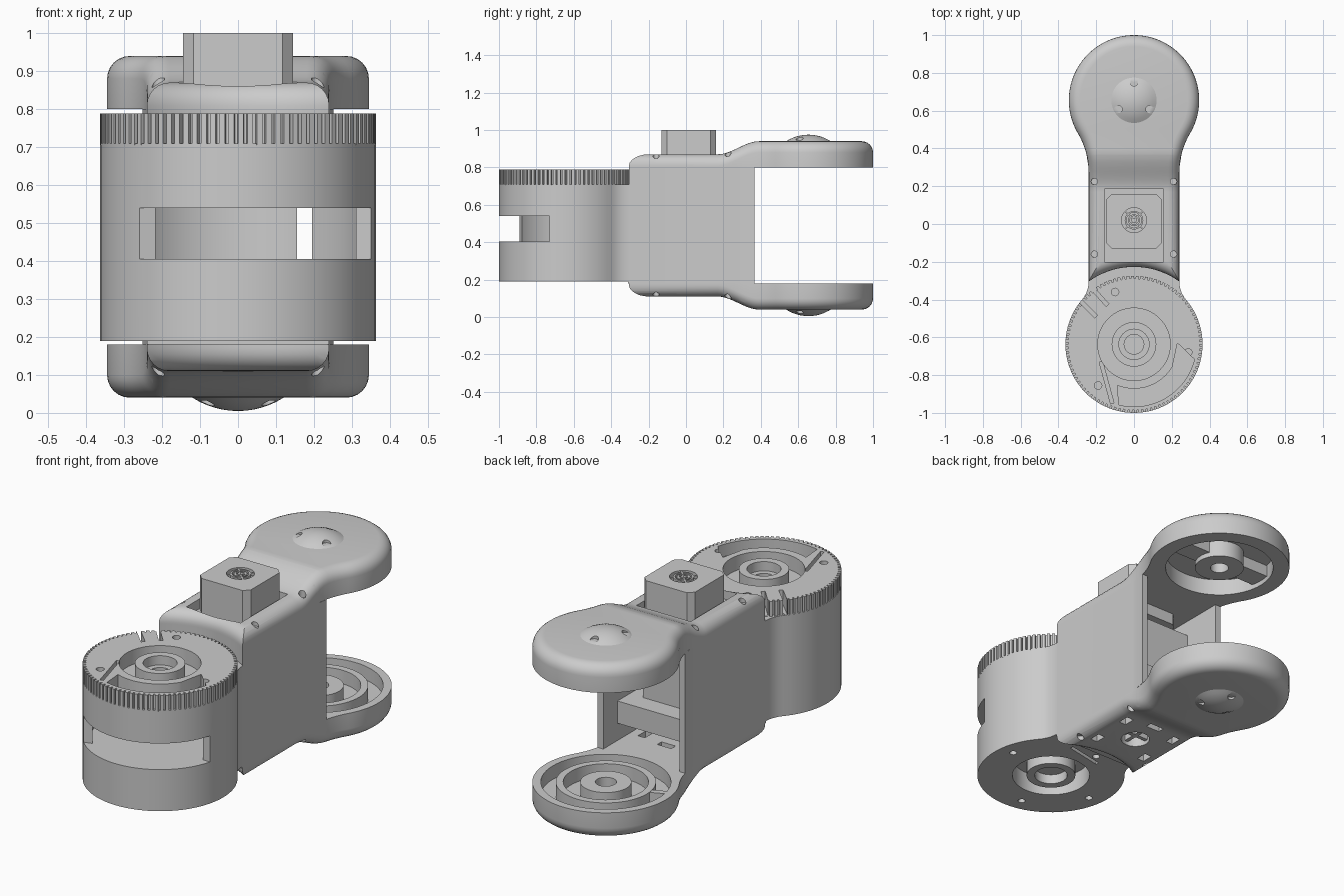
import bpy, bmesh
from math import sin, cos, pi, radians, atan2, hypot
from mathutils import Vector

if "Cube" in bpy.data.objects:
    bpy.data.objects.remove(bpy.data.objects["Cube"])

DRUM, HEAD = (0, -0.637), (0, 0.655)      # axes of the two joints
MID = 0.98                                # z mirror sum (plane z = 0.49)


def finish(name, bm):
    bmesh.ops.remove_doubles(bm, verts=bm.verts, dist=1e-5)
    bmesh.ops.recalc_face_normals(bm, faces=bm.faces)
    me = bpy.data.meshes.new(name)
    bm.to_mesh(me)
    bm.free()
    ob = bpy.data.objects.new(name, me)
    bpy.context.collection.objects.link(ob)
    return ob


def loft(name, rings, close=False):
    """Skin a list of equal point rings; cap the ends or close into a loop."""
    bm = bmesh.new()
    vs = [[bm.verts.new(p) for p in r] for r in rings]
    n = len(vs[0])
    for a, b in zip(vs, vs[1:] + vs[:1] if close else vs[1:]):
        for i in range(n):
            bm.faces.new((a[i], a[(i + 1) % n], b[(i + 1) % n], b[i]))
    if not close:
        bm.faces.new(vs[0])
        bm.faces.new(vs[-1])
    return finish(name, bm)


def prism(name, pts, z0, z1):
    return loft(name, [[(x, y, z) for x, y in pts] for z in (z0, z1)])


def lathe(name, prof, c, n=64):
    return loft(name, [[(c[0] + r * cos(2 * pi * i / n), c[1] + r * sin(2 * pi * i / n), z)
                        for r, z in prof] for i in range(n)], True)


def tube(name, r0, r1, z0, z1, c, n=64):
    return lathe(name, [(r0, z0), (r1, z0), (r1, z1), (r0, z1)], c, n)


def box(name, x0, x1, y0, y1, z0, z1):
    return prism(name, [(x0, y0), (x1, y0), (x1, y1), (x0, y1)], z0, z1)


def bar(name, a, b, w, z0, z1):
    d = (Vector(b) - Vector(a)).normalized() * w / 2
    return prism(name, [(a[0] + d.y, a[1] - d.x), (b[0] + d.y, b[1] - d.x),
                        (b[0] - d.y, b[1] + d.x), (a[0] - d.y, a[1] + d.x)], z0, z1)


def arc(c, r, a0, a1, n):
    return [(c[0] + r * cos(radians(a0 + (a1 - a0) * i / n)),
             c[1] + r * sin(radians(a0 + (a1 - a0) * i / n))) for i in range(n + 1)]


def cut(ob, *cutters):
    for c in cutters:
        m = ob.modifiers.new("cut", 'BOOLEAN')
        m.operation, m.solver, m.object = 'DIFFERENCE', 'EXACT', c
    bpy.context.view_layer.update()
    me = bpy.data.meshes.new_from_object(ob.evaluated_get(bpy.context.evaluated_depsgraph_get()))
    ob.modifiers.clear()
    ob.data = me
    for c in cutters:
        bpy.data.objects.remove(c)


def flipped(ob, name):
    bm = bmesh.new()
    bm.from_mesh(ob.data)
    for v in bm.verts:
        v.co.z = MID - v.co.z
    return finish(name, bm)


def mirrored(right):
    return right + [(-x, y) for x, y in reversed(right) if x > 1e-6]


def inset(pts, d):
    out = []
    for i, p in enumerate(pts):
        a, b = Vector(pts[i - 1]), Vector(pts[(i + 1) % len(pts)])
        u, v = (Vector(p) - a).normalized(), (b - Vector(p)).normalized()
        n = Vector((-u.y - v.y, u.x + v.x)).normalized()
        out.append(Vector(p) + n * d / max(0.3, n.dot(Vector((-u.y, u.x)))))
    return out


# yoke arm outline: straight neck, concave fillet, round head
side = [(0.24, -0.31)] + arc((0.64, 0.274), 0.4, 180, 149.2, 8)
head = arc(HEAD, 0.345, -30.8, 90, 30)[1:]
head[-1] = (0, 1.0)
outline = mirrored(side + head)

# upper yoke arm: rounded slab, raised at the head
R, TOP = 0.06, 0.87
rings = [[(x, y, 0.80) for x, y in outline]]
for k in range(7):
    t = k * pi / 12
    rings.append([(p[0], p[1], TOP - R + R * sin(t)) for p in inset(outline, R * (1 - cos(t)))])
upper = loft("upper_yoke_arm", rings)
bm = bmesh.new()
bm.from_mesh(upper.data)
for k in range(11):
    bmesh.ops.bisect_plane(bm, geom=bm.verts[:] + bm.edges[:] + bm.faces[:],
                           plane_co=(0, 0.17 + 0.022 * k, 0), plane_no=(0, 1, 0))
for v in bm.verts:
    if v.co.z > 0.805:
        s = min(1, max(0, (v.co.y - 0.17) / 0.22))
        v.co.z += 0.07 * s * s * (3 - 2 * s)
bm.to_mesh(upper.data)
bm.free()
flare = [(0, 0.78), (0.41, 0.78)] + [(0.47 - 0.06 * cos(k * pi / 12), 0.81 + 0.06 * sin(k * pi / 12))
                                     for k in range(7)] + [(0.48, 0.9), (0, 0.9)]
cut(upper, lathe("c", flare, DRUM, 96),
    *[tube("c", 0, 0.017, 0.845, 0.96, (x, y), 16) for x in (-0.21, 0.21) for y in (-0.16, 0.225)])
lower = flipped(upper, "lower_yoke_arm")

# arm details: fan recess above, vents below, hollow heads
cut(upper, box("c", -0.155, 0.155, -0.2, 0.185, 0.82, 0.9),
    tube("c", 0.12, 0.265, 0.79, 0.885, HEAD), tube("c", 0, 0.045, 0.79, 0.92, HEAD, 32))
vents = [bar("c", (x, y - 0.03), (x, y + 0.03), 0.04, 0, 0.2) for x in (-0.15, 0.15) for y in (-0.1, 0.12)]
vents.append(bar("c", (-0.04, 0.16), (0.04, 0.16), 0.035, 0, 0.2))
cut(lower, tube("c", 0, 0.07, 0, 0.2, (0, 0.01), 32), *vents,
    tube("c", 0.235, 0.305, 0.11, 0.2, HEAD), tube("c", 0.12, 0.2, 0.11, 0.2, HEAD),
    tube("c", 0, 0.05, 0.07, 0.2, HEAD, 32))
for s in (-1, 1):
    bar("head_web", (s * 0.11, 0.655), (s * 0.28, 0.655), 0.11, 0.825, 0.9)
bar("head_rib", (-0.22, 0.62), (-0.31, 0.58), 0.03, 0.1, 0.178)
bar("vent_cross", (-0.075, 0.01), (0.075, 0.01), 0.02, 0.13, 0.16)
bar("vent_cross", (0, -0.065), (0, 0.085), 0.02, 0.13, 0.16)

# domed pivot covers
rs = 0.223
dome = lathe("upper_pivot_cover", [(0, 0.925), (0.12, 0.925)] +
             [(r, 0.975 - rs + (rs * rs - r * r) ** 0.5) for r in (0.12, 0.1, 0.08, 0.06, 0.04, 0.02, 0)], HEAD, 48)
cut(dome, *[tube("c", 0, 0.02, 0.947, 1, arc(HEAD, 0.095, a, a, 1)[0], 16) for a in (90, 210, 330)])
flipped(dome, "lower_pivot_cover")

# central housing, open to the back
body = prism("housing", mirrored(side[:3] + [(0.251, 0.365), (0, 0.365)]), 0.18, 0.80)
cut(body, box("c", -0.218, 0.218, -0.2, 1, 0.1, 0.9), tube("c", 0, 0.41, 0.71, 0.9, DRUM, 96),
    box("c", 0.155, 0.195, -0.5, 0, 0.4, 0.54))
box("motor_block", -0.217, 0.14, -0.2, 0.15, 0.36, 0.72)
box("motor_shelf", -0.217, 0.217, -0.2, 0.25, 0.27, 0.385)

# fan unit with grille
c = 0.028
fan = prism("fan_box", [(-0.145 + c, -0.13), (0.145 - c, -0.13), (0.145, -0.13 + c), (0.145, 0.16 - c),
                        (0.145 - c, 0.16), (-0.145 + c, 0.16), (-0.145, 0.16 - c), (-0.145, -0.13 + c)], 0.74, 1.0)
G = (0, 0.02)
cut(fan, tube("c", 0, 0.066, 0.96, 1.1, G, 48))
for r in (0.008, 0.026, 0.044):
    tube("grille_ring", max(0, r - 0.004), r + 0.005, 0.985, 0.999, G, 32)
for a in (45, 135):
    p, q = arc(G, 0.067, a, a + 180, 1)
    bar("grille_bar", p, q, 0.008, 0.985, 0.998)

# front drum: shell blended into the housing, slot across the front
drum_side = arc(DRUM, 0.363, -90, 40.5, 28)
drum_side[0] = (0, -1.0)
drum_side += arc((0.39, -0.304), 0.15, 220.5, 180, 5)[1:] + [(0.239, -0.2)]
drum = prism("drum", mirrored(drum_side), 0.19, 0.71)
cut(drum, tube("c", 0, 0.325, 0.405, 0.54, DRUM),
    prism("c", [(-0.26, -0.89), (-0.26, -1.2), (0.6, -1.2), (0.6, -0.73), (0.3, -0.73)], 0.405, 0.54),
    box("c", 0.155, 0.195, -0.6, 0, 0.405, 0.54),
    tube("c", 0, 0.052, 0.1, 0.8, DRUM, 32),
    tube("c", 0.12, 0.19, 0.1, 0.29, DRUM), tube("c", 0, 0.08, 0.1, 0.24, DRUM, 48),
    bar("c", (-0.1, -0.4), (0.1, -0.36), 0.018, 0.1, 0.22),
    *[tube("c", 0, 0.018, 0.1, 0.23, arc(DRUM, 0.29, a, a, 1)[0], 16) for a in (10, 100, 190, 260)])

# knurled top ring with its wells, pocket and slits
N = 92
teeth = [arc(DRUM, r, (i + f) * 360 / N, 0, 1)[0] for i in range(N)
         for r, f in ((0.363, 0), (0.363, 0.6), (0.348, 0.65), (0.348, 0.95))]
knurl = prism("knurled_ring", teeth, 0.705, 0.788)
pocket = arc(DRUM, 0.33, -104, -14, 24) + [(0.23, -0.63)] + arc(DRUM, 0.235, -30, -112, 20)
cut(knurl, tube("c", 0, 0.052, 0.6, 0.9, DRUM, 32), tube("c", 0.118, 0.192, 0.713, 0.9, DRUM),
    tube("c", 0, 0.08, 0.74, 0.9, DRUM, 48), prism("c", pocket, 0.725, 0.9),
    bar("c", (-0.175, -0.73), (-0.115, -0.95), 0.018, 0.73, 0.9),
    bar("c", (-0.23, -0.33), (-0.14, -0.43), 0.02, 0.712, 0.9),
    bar("c", (-0.31, -0.38), (-0.20, -0.49), 0.02, 0.712, 0.9),
    *[tube("c", 0, 0.02, 0.74, 0.9, p, 16) for p in ((-0.1, -0.36), (0.287, -0.68), (-0.19, -0.855))])

for ob in bpy.context.scene.objects:
    ob.select_set(True)
    bpy.context.view_layer.objects.active = ob
bpy.ops.object.shade_smooth_by_angle(angle=radians(30))
